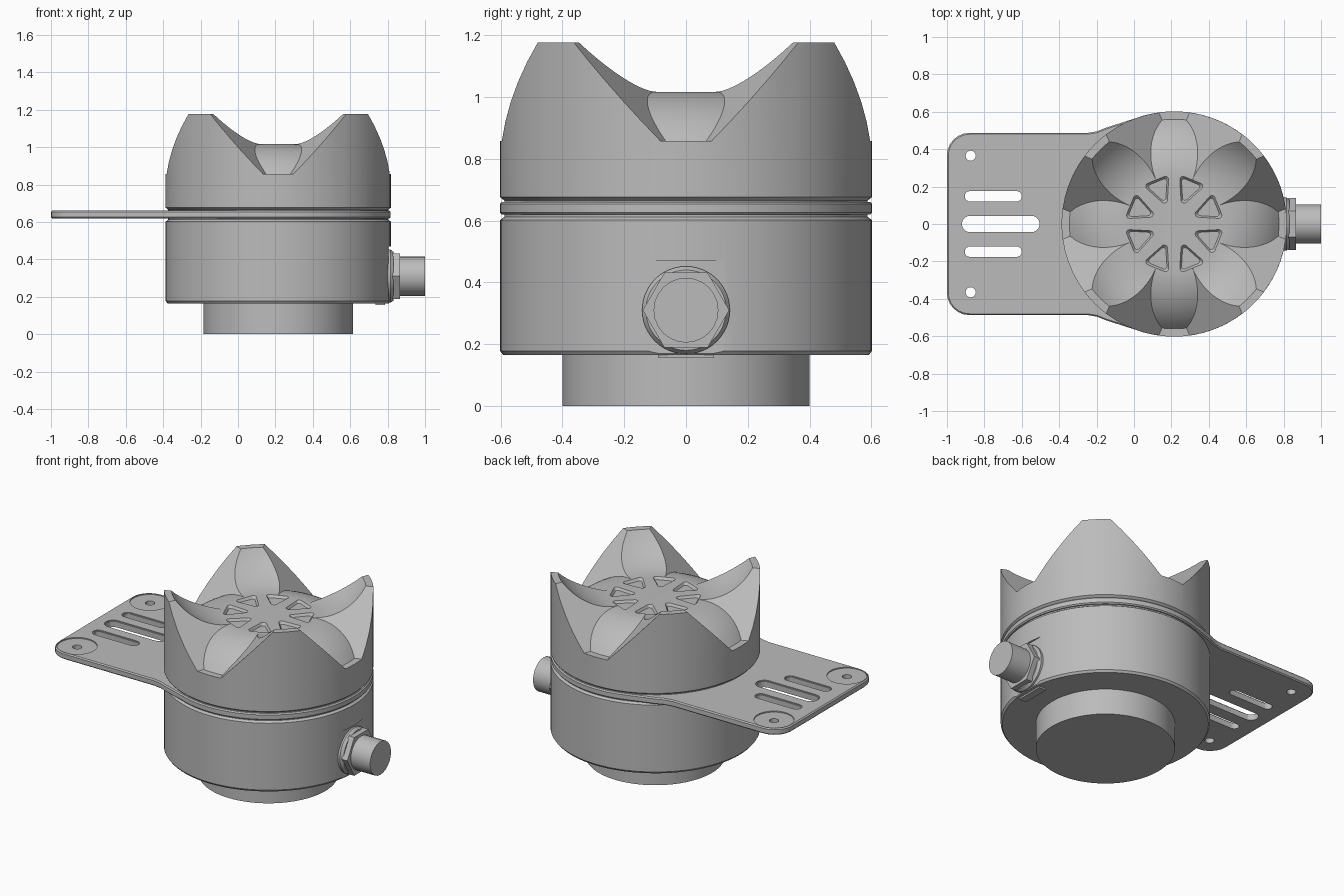
import bpy, bmesh, math
from math import sin, cos, asin, sqrt, radians, pi, tau
from mathutils import Matrix, Vector

CX, R = 0.215, 0.602          # axis of the round housing and its radius

old = bpy.data.objects.get("Cube")
if old:
    bpy.data.objects.remove(old)

grey = bpy.data.materials.new("plain_grey")
grey.use_nodes = True
colour = (0.5, 0.5, 0.5, 1)
grey.diffuse_color = colour
grey.node_tree.nodes["Principled BSDF"].inputs["Base Color"].default_value = colour


def finish(name, bm):
    bmesh.ops.remove_doubles(bm, verts=bm.verts, dist=1e-5)
    bmesh.ops.recalc_face_normals(bm, faces=bm.faces)
    mesh = bpy.data.meshes.new(name)
    bm.to_mesh(mesh)
    bm.free()
    mesh.materials.append(grey)
    ob = bpy.data.objects.new(name, mesh)
    bpy.context.collection.objects.link(ob)
    return ob


def skin(name, rings):
    """Closed solid through a stack of equal-length point loops."""
    bm = bmesh.new()
    loops = [[bm.verts.new(p) for p in ring] for ring in rings]
    for a, b in zip(loops, loops[1:]):
        for i in range(len(a)):
            j = (i + 1) % len(a)
            bm.faces.new((a[i], a[j], b[j], b[i]))
    bm.faces.new(loops[0][::-1])
    bm.faces.new(loops[-1])
    return finish(name, bm)


def circle(r, z, n=96, x=CX, y=0):
    return [(x + r * cos(tau * i / n), y + r * sin(tau * i / n), z) for i in range(n)]


def lathe(name, profile, n=96, x=CX, y=0):
    return skin(name, [circle(r, z, n, x, y) for r, z in profile])


def prism(name, outline, z0, z1):
    return skin(name, [[(x, y, z) for x, y in outline] for z in (z0, z1)])


def box(name, low, high):
    (x0, y0, z0), (x1, y1, z1) = low, high
    return prism(name, [(x0, y0), (x1, y0), (x1, y1), (x0, y1)], z0, z1)


def apply(ob, mod):
    with bpy.context.temp_override(object=ob, active_object=ob):
        bpy.ops.object.modifier_apply(modifier=mod.name)


def cut(ob, cutter):
    mod = ob.modifiers.new("cut", 'BOOLEAN')
    mod.object, mod.solver = cutter, 'EXACT'
    apply(ob, mod)
    bpy.data.objects.remove(cutter)


def smooth(ob, angle=20):
    bpy.ops.object.select_all(action='DESELECT')
    ob.select_set(True)
    bpy.context.view_layer.objects.active = ob
    bpy.ops.object.shade_smooth_by_angle(angle=radians(angle))


def rounded(points, radius, n=5):
    """Convex 2D outline with its corners rounded."""
    out = []
    for i, p in enumerate(points):
        p = Vector(p)
        a = (Vector(points[i - 1]) - p).normalized()
        b = (Vector(points[(i + 1) % len(points)]) - p).normalized()
        half = a.angle(b) / 2
        p0, p1 = p + a * radius / math.tan(half), p + b * radius / math.tan(half)
        mid = p + (a + b).normalized() * radius / sin(half)
        for k in range(n + 1):
            q = p0.lerp(p1, k / n) - mid
            out.append(tuple(mid + q.normalized() * radius))
    return out


# Housing: narrow foot, wide drum with chamfered rims, recessed neck
housing = lathe("housing", [(0.4, 0), (0.4, 0.165), (0.592, 0.165), (R, 0.178),
                            (R, 0.602), (0.588, 0.612), (0.588, 0.63)])
cut(housing, box("cutter", (0.804, -0.2, 0.17), (0.9, 0.2, 0.47)))
smooth(housing)
box("underside_tab", (0.735, -0.09, 0.155), (0.785, 0.09, 0.17))

# Crown: eight 45-degree flanks, scooped into the peaks and rounded over the valleys
MID, SLOPE, DROP, FLAT, ARC = 1.017, 1.05, 0.16, 0.25, 0.38


def crown_ring(r):
    d = min(max(r - FLAT, 0), 0.31)
    h = min(ARC - sqrt(ARC * ARC - d * d), DROP)
    half, n = radians(22.5), 5
    spread = asin(h / (SLOPE * r))
    stops = [0, half - spread, half + spread, 2 * half]
    thetas = [a + (b - a) * k / n for a, b in zip(stops, stops[1:]) for k in range(n)]
    thetas.append(2 * half)
    quarter = [(t, t) for t in thetas] + [(4 * half - t, t) for t in thetas[-2:0:-1]]
    ring = []
    for q in range(4):
        for a, t in quarter:
            z = MID + max(-h, min(h, SLOPE * r * sin(t - half)))
            a += q * pi / 2
            ring.append((CX + r * cos(a), r * sin(a), z))
    return ring


rim = crown_ring(R)


def rim_at(r, z):
    return [(CX + (x - CX) * r / R, y * r / R, z) for x, y, _ in rim]


steps = 12
tops = [crown_ring(FLAT + 0.31 * k / steps) for k in range(steps, -1, -1)]
crown = skin("crown", [rim_at(0.588, 0.65), rim_at(0.588, 0.665), rim_at(R, 0.676), rim] + tops)

# Ring of shallow triangular pockets with sloping walls
for k in range(8):
    turn = Matrix.Rotation(radians(22.5 + 45 * k), 3, 'Z')
    rings = []
    for s, z in ((0.8, MID - 0.015), (1, MID), (1.07, MID + 0.005)):
        tri = rounded([(0.1, 0), (0.255, -0.075), (0.255, 0.075)], 0.017)
        rings.append([turn @ Vector((0.2 + (x - 0.2) * s, y * s, z)) + Vector((CX, 0, 0))
                      for x, y in tri])
    cut(crown, skin("cutter", rings))
smooth(crown)

# Mounting plate: rounded tongue flaring into a disc under the crown
arm = []
for k in range(7):
    a = radians(90 + 15 * k)
    arm.append((-0.88 + 0.12 * cos(a), 0.367 + 0.12 * sin(a)))
upper = [(-0.15, 0.515), (-0.2, 0.495), (-0.25, 0.487)] + arm
disc = [(CX + R * cos(radians(a)), R * sin(radians(a))) for a in range(-110, 111, 4)]
outline = disc + upper + [(x, -y) for x, y in reversed(upper)]
plate = prism("mounting_plate", outline, 0.619, 0.661)
bevel = plate.modifiers.new("bevel", 'BEVEL')
bevel.width, bevel.segments, bevel.angle_limit = 0.007, 1, radians(50)
apply(plate, bevel)


def slot(x0, x1, y, w, z0, z1):
    pts = []
    for cx, start in ((x1 - w, -90), (x0 + w, 90)):
        pts += [(cx + w * cos(radians(start + 20 * k)), y + w * sin(radians(start + 20 * k)))
                for k in range(10)]
    return prism("cutter", pts, z0, z1)


for y, x0, x1, w in ((0, -0.92, -0.505, 0.044), (0.148, -0.905, -0.6, 0.028),
                     (-0.148, -0.905, -0.6, 0.028)):
    cut(plate, slot(x0, x1, y, w, 0.6, 0.7))
    cut(plate, slot(x0 - 0.006, x1 + 0.006, y, w + 0.006, 0.655, 0.7))
for y in (0.365, -0.365):
    cut(plate, lathe("cutter", [(0.115, 0.654), (0.115, 0.7)], 48, -0.873, y))
    cut(plate, lathe("cutter", [(0.027, 0.6), (0.027, 0.7)], 24, -0.873, y))
smooth(plate)


# Cable gland on the left side: washer, hexagonal nut, plug
def sideways(name, profile, n):
    ob = lathe(name, profile, n, 0)
    ob.data.transform(Matrix.Translation((0, 0, 0.31)) @ Matrix.Rotation(pi / 2, 4, 'Y')
                      @ Matrix.Rotation(pi / 2 if n == 6 else 0, 4, 'Z'))
    smooth(ob, 35)


sideways("gland_washer", [(0.142, 0.79), (0.142, 0.815), (0.13, 0.832)], 48)
sideways("gland_nut", [(0.14, 0.825), (0.14, 0.865)], 6)
sideways("gland_plug", [(0.105, 0.85), (0.105, 1.0)], 24)
